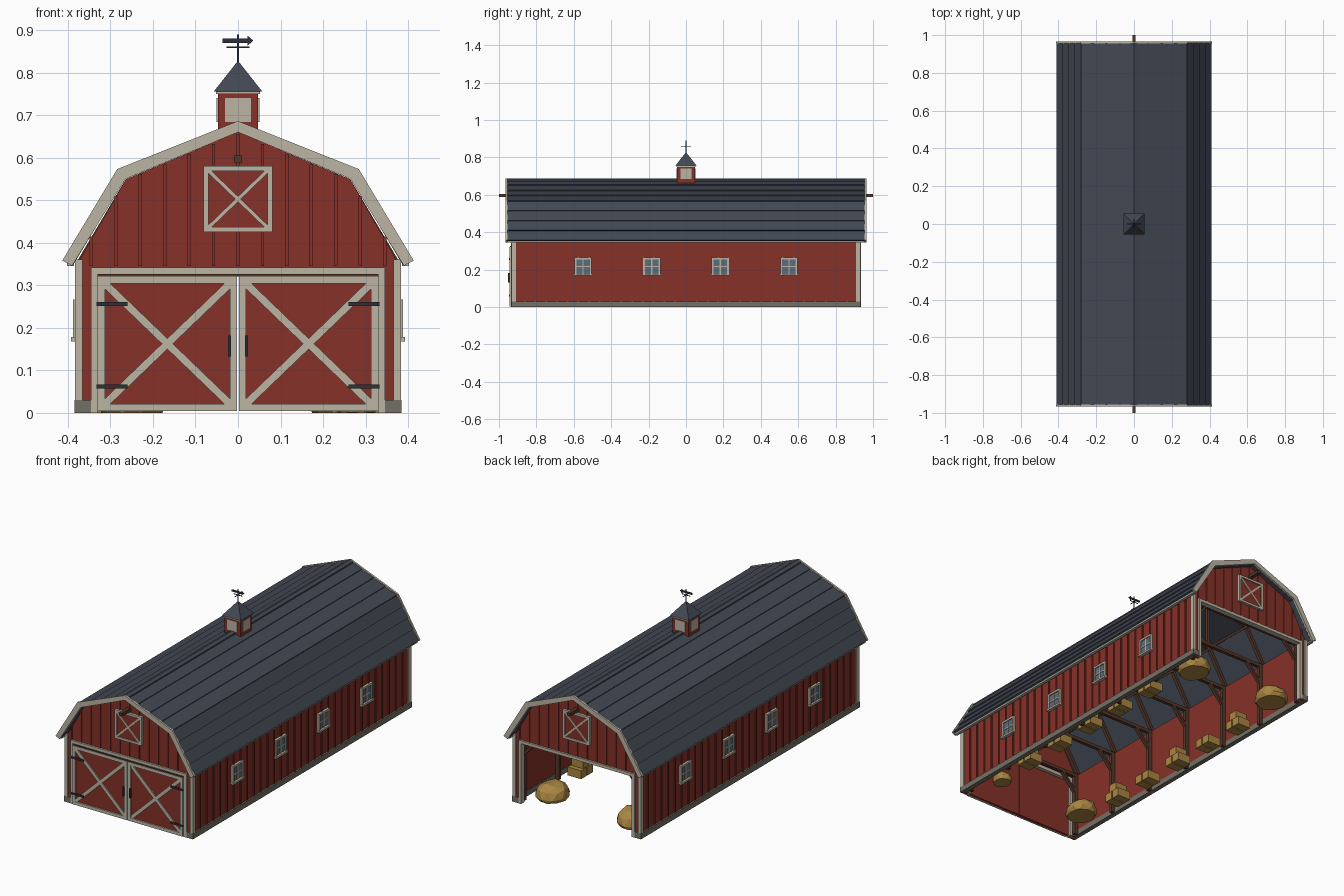
import bpy, bmesh, random
from mathutils import Matrix, Vector

random.seed(4)
cube = bpy.data.objects.get("Cube")
if cube:
    bpy.data.objects.remove(cube, do_unlink=True)


def material(name, *rgb):
    m = bpy.data.materials.new(name)
    m.use_nodes = True
    m.diffuse_color = (*rgb, 1)
    m.node_tree.nodes["Principled BSDF"].inputs["Base Color"].default_value = (*rgb, 1)
    return m


RED = material("barn red", 0.24, 0.031, 0.021)
CREAM = material("cream trim", 0.5, 0.46, 0.37)
SLATE = material("slate roof", 0.054, 0.064, 0.086)
STONE = material("foundation stone", 0.17, 0.16, 0.13)
WOOD = material("brown timber", 0.09, 0.038, 0.022)
HAY = material("straw yellow", 0.4, 0.24, 0.055)
IRON = material("dark iron", 0.026, 0.03, 0.042)
GLASS = material("window glass", 0.11, 0.15, 0.2)


class Part:
    """Collects simple solids into one flat-shaded object."""

    def __init__(self, name, mat):
        self.name, self.mat, self.bm = name, mat, bmesh.new()

    def prism(self, pts, y0, y1):
        # Outline in x and z, extruded along y
        a = [self.bm.verts.new((x, y0, z)) for x, z in pts]
        b = [self.bm.verts.new((x, y1, z)) for x, z in pts]
        self.bm.faces.new(a)
        self.bm.faces.new(b[::-1])
        for i in range(len(a)):
            j = (i + 1) % len(a)
            self.bm.faces.new((a[i], a[j], b[j], b[i]))

    def box(self, x0, x1, y0, y1, z0, z1):
        self.prism([(x0, z0), (x1, z0), (x1, z1), (x0, z1)], y0, y1)

    def beam(self, p, q, w, y0, y1):
        p, q = Vector(p), Vector(q)
        d = (q - p).normalized() * w / 2
        n = Vector((-d.y, d.x))
        self.prism([p - n, q - n, q + n, p + n], y0, y1)

    def frame(self, x0, x1, z0, z1, w, y0, y1):
        for a, b in ((x0, x0 + w), (x1 - w, x1)):
            self.box(a, b, y0, y1, z0, z1)
        for a, b in ((z0, z0 + w), (z1 - w, z1)):
            self.box(x0 + w, x1 - w, y0, y1, a, b)

    def done(self):
        bmesh.ops.recalc_face_normals(self.bm, faces=self.bm.faces)
        mesh = bpy.data.meshes.new(self.name)
        self.bm.to_mesh(mesh)
        self.bm.free()
        mesh.materials.append(self.mat)
        ob = bpy.data.objects.new(self.name, mesh)
        bpy.context.collection.objects.link(ob)
        return ob


def mirrored(half):
    return half + [(-x, z) for x, z in reversed(half) if x > 0]


SIDES = (-1, 1)
EAVE, KNEE, RIDGE = (0.405, 0.355), (0.278, 0.565), (0.0, 0.678)
UNDER = [(0.388, 0.347), (0.266, 0.549), (0.0, 0.66)]


def gable_height(x):
    (ax, az), (bx, bz), (_, cz) = UNDER
    x = abs(x)
    return cz + (bz - cz) * x / bx if x < bx else bz + (az - bz) * (x - bx) / (ax - bx)


# Roof with overlapping courses
outer = []
for low, high in ((EAVE, KNEE), (KNEE, RIDGE)):
    a, b = Vector(low), Vector(high)
    out = Vector((b - a).yx)
    out.y = -out.y
    out = out.normalized() * 0.006
    for k in range(4):
        p, q = a.lerp(b, k / 4), a.lerp(b, (k + 1) / 4)
        outer += [tuple(p + out), tuple(q)]
roof = Part("roof", SLATE)
roof.prism(mirrored(outer) + mirrored(UNDER)[::-1], -0.955, 0.955)
roof.done()
cap = Part("ridge_cap", SLATE)
cap.prism(mirrored([(0.018, 0.669), (0.018, 0.679), (0, 0.686)]), -0.958, 0.958)
cap.done()

# Rake boards and eave fascia
rake = Part("rake_boards", CREAM)
edge = mirrored([(0.413, 0.358), (0.284, 0.573), (0, 0.686)])
inner = mirrored([(0.39, 0.346), (0.264, 0.55), (0, 0.66)])
fascia = Part("eave_fascia", CREAM)
for s in SIDES:
    rake.prism(edge + inner[::-1], s * 0.955, s * 0.965)
    fascia.box(s * 0.386, s * 0.402, -0.954, 0.954, 0.345, 0.355)
rake.done()
fascia.done()

# Walls, gables, battens, foundation and corner boards
walls = Part("walls", RED)
battens = Part("battens", RED)
base = Part("foundation", STONE)
corners = Part("corner_boards", CREAM)
for s in SIDES:
    walls.box(s * 0.36, s * 0.375, -0.925, 0.925, 0.01, 0.355)
    gable = [(0.335, 0), (0.372, 0), (0.372, 0.36)] + [(0.264, 0.549), (0, 0.66)]
    walls.prism([(0.335, 0.33)] + mirrored(gable)[:-1] + [(-0.335, 0), (-0.335, 0.33)],
                s * 0.91, s * 0.925)
    base.box(s * 0.358, s * 0.384, -0.93, 0.93, 0, 0.03)
    for t in SIDES:
        base.box(s * 0.345, s * 0.384, t * 0.905, t * 0.933, 0, 0.03)
        corners.box(s * 0.365, s * 0.383, t * 0.908, t * 0.932, 0.03, 0.36)
    for k in range(-15, 16):
        y = k * 0.0575
        battens.box(s * 0.375, s * 0.38, y - 0.004, y + 0.004, 0.03, 0.35)
    for k in range(-6, 7):
        x = k * 0.0575
        battens.box(x - 0.004, x + 0.004, s * 0.925, s * 0.93, 0.345, gable_height(x) - 0.004)
for part in (walls, battens, base, corners):
    part.done()

# Side windows: frame, cross bars, sill and glass
sash, glass = Part("window_frames", CREAM), Part("window_panes", GLASS)
for s in SIDES:
    for y in (-0.55, -0.183, 0.183, 0.55):
        def across(part, y0, y1, z0, z1, depth):
            part.box(s * 0.374, s * depth, y + y0, y + y1, z0, z1)
        across(glass, -0.04, 0.04, 0.175, 0.26, 0.382)
        for t in SIDES:
            across(sash, t * 0.036, t * 0.046, 0.172, 0.266, 0.388)
        across(sash, -0.036, 0.036, 0.255, 0.266, 0.388)
        across(sash, -0.05, 0.05, 0.168, 0.178, 0.393)
        across(sash, -0.003, 0.003, 0.175, 0.26, 0.385)
        across(sash, -0.036, 0.036, 0.214, 0.22, 0.385)
sash.done()
glass.done()

# Opening trim, loft doors and hoist beams at both ends
trim, loft = Part("opening_trim", CREAM), Part("loft_door_trim", CREAM)
panel, hoist = Part("loft_doors", RED), Part("hoist_beams", WOOD)
for s in SIDES:
    for t in SIDES:
        trim.box(t * 0.33, t * 0.346, s * 0.905, s * 0.935, 0, 0.342)
        loft.beam((t * 0.07, 0.435), (-t * 0.07, 0.57), 0.009, s * 0.925, s * 0.937)
    trim.box(-0.33, 0.33, s * 0.905, s * 0.935, 0.326, 0.342)
    loft.frame(-0.081, 0.081, 0.425, 0.58, 0.012, s * 0.925, s * 0.939)
    panel.box(-0.075, 0.075, s * 0.92, s * 0.933, 0.43, 0.575)
    hoist.box(-0.009, 0.009, s * 0.88, s, 0.588, 0.605)
for part in (trim, loft, panel, hoist):
    part.done()

# Front double doors with cross braces and ironwork
doors, brace = Part("front_doors", RED), Part("door_braces", CREAM)
iron, track = Part("door_hardware", IRON), Part("door_track", WOOD)
track.box(-0.33, 0.33, -0.94, -0.93, 0.321, 0.327)
for s in SIDES:
    a, b = sorted((s * 0.002, s * 0.33))
    doors.box(a, b, -0.935, -0.918, 0.004, 0.322)
    brace.frame(a, b, 0.004, 0.321, 0.017, -0.943, -0.93)
    for z0, z1 in ((0.02, 0.305), (0.305, 0.02)):
        brace.beam((a + 0.016, z0), (b - 0.016, z1), 0.018, -0.941, -0.93)
    for z in (0.062, 0.256):
        iron.box(s * 0.26, s * 0.333, -0.947, -0.94, z - 0.005, z + 0.005)
    iron.box(s * 0.016, s * 0.023, -0.953, -0.94, 0.132, 0.182)
for part in (doors, brace, iron, track):
    part.done()

# Interior timber frames
timber = Part("timber_frames", WOOD)
for k in range(-3, 4):
    y0, y1 = k * 0.295 - 0.009, k * 0.295 + 0.009
    timber.box(-0.36, 0.36, y0, y1, 0.338, 0.356)
    for s in SIDES:
        timber.box(s * 0.338, s * 0.36, y0, y1, 0, 0.345)
        timber.beam((s * 0.345, 0.25), (s * 0.26, 0.342), 0.014, y0, y1)
        timber.beam((s * 0.37, 0.355), (s * 0.26, 0.54), 0.016, y0, y1)
        timber.beam((s * 0.26, 0.54), (0, 0.648), 0.016, y0, y1)
        timber.beam((s * 0.03, 0.35), (s * 0.25, 0.54), 0.014, y0, y1)
    timber.box(-0.008, 0.008, y0, y1, 0.35, 0.645)
timber.done()

# Straw bales along the walls, loose heaps near the ends
bales, heaps = Part("hay_bales", HAY), Part("hay_heaps", HAY)


def heap(x, y, size):
    shape = Matrix.Translation((x, y, 0.02)) @ Matrix.Diagonal((size, size * 1.1, size * 0.85, 1))
    for v in bmesh.ops.create_icosphere(heaps.bm, subdivisions=2, radius=1, matrix=shape)["verts"]:
        v.co.z = max(0, v.co.z * random.uniform(0.88, 1.08))


for s in SIDES:
    for k in range(-2, 3):
        y = k * 0.24
        for t in SIDES:
            bales.box(s * 0.255, s * 0.335, y + t * 0.003, y + t * 0.05, 0, 0.045)
        if k % 2 == 0:
            bales.box(s * 0.26, s * 0.33, y - 0.026, y + 0.026, 0.046, 0.09)
heap(-0.25, 0.8, 0.085)
heap(-0.25, -0.72, 0.08)
heap(0.25, 0.78, 0.085)
heap(0.28, -0.72, 0.05)
bales.done()
heaps.done()

# Cupola with louvers, cornice and pyramid roof
body, louver = Part("cupola_body", RED), Part("cupola_louvers", CREAM)
body.box(-0.047, 0.047, -0.047, 0.047, 0.64, 0.755)
louver.box(-0.03, 0.03, -0.05, 0.05, 0.684, 0.74)
louver.box(-0.05, 0.05, -0.03, 0.03, 0.684, 0.74)
louver.box(-0.052, 0.052, -0.052, 0.052, 0.749, 0.757)
body.done()
louver.done()
spire = Part("cupola_roof", SLATE)
bmesh.ops.create_cone(spire.bm, cap_ends=True, segments=4, radius1=0.08, radius2=0.002, depth=0.07,
                      matrix=Matrix.Translation((0, 0, 0.791)) @ Matrix.Rotation(0.7854, 4, 'Z'))
spire.done()

# Weathervane
vane = Part("weathervane", IRON)
vane.box(-0.002, 0.002, -0.002, 0.002, 0.82, 0.89)
vane.box(-0.027, 0.027, -0.0015, 0.0015, 0.858, 0.861)
vane.box(-0.0015, 0.0015, -0.027, 0.027, 0.858, 0.861)
vane.prism([(-0.037, 0.87), (0.022, 0.87), (0.022, 0.863), (0.036, 0.875),
            (0.022, 0.887), (0.022, 0.88), (-0.037, 0.88)], -0.002, 0.002)
vane.done()
